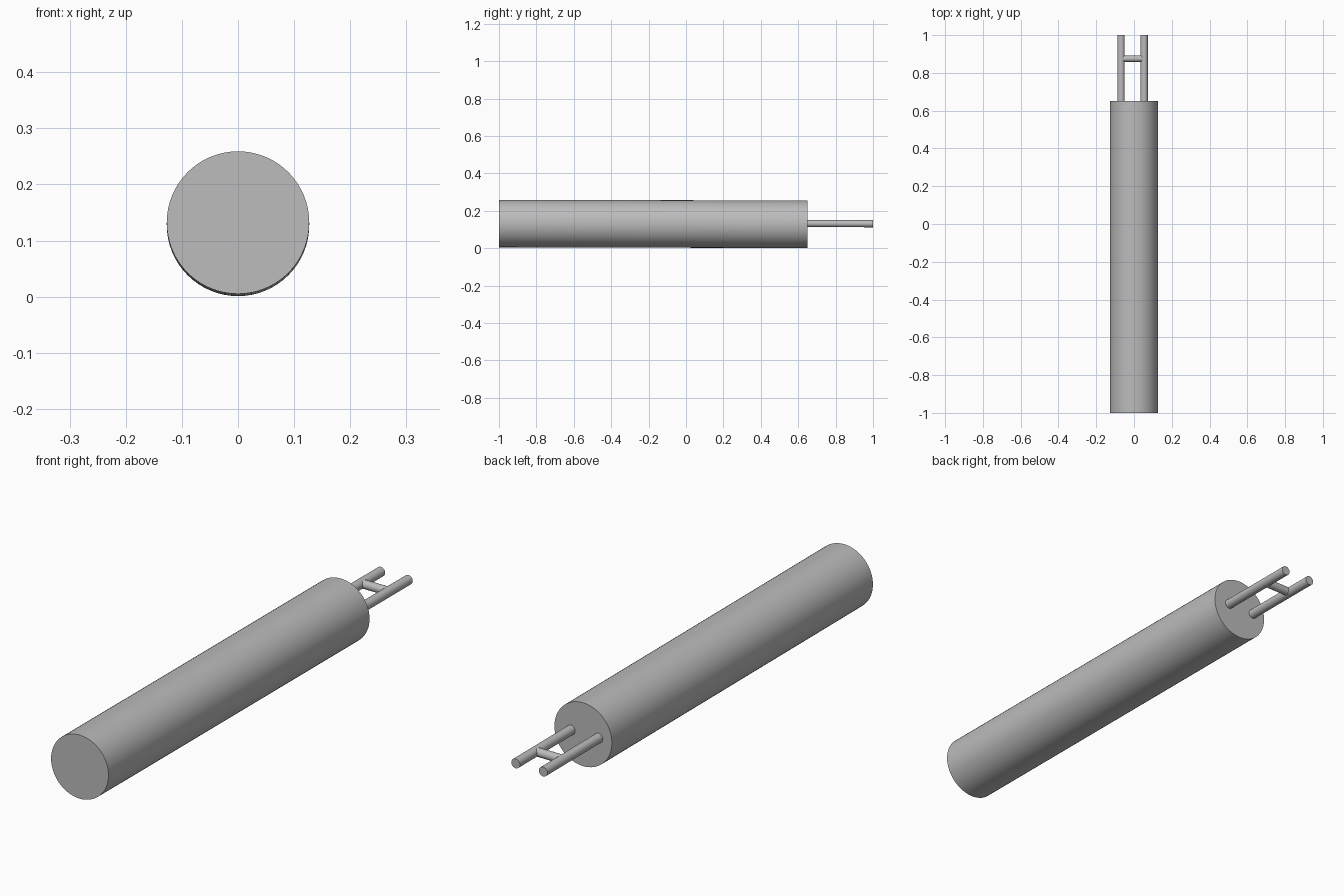
import bpy
from math import radians
from mathutils import Vector

cube = bpy.data.objects.get("Cube")
if cube:
    bpy.data.objects.remove(cube, do_unlink=True)

grey = bpy.data.materials.new("plain_grey")
grey.use_nodes = True
colour = (0.5, 0.5, 0.5, 1)
grey.diffuse_color = colour
grey.node_tree.nodes["Principled BSDF"].inputs["Base Color"].default_value = colour


def rod(name, start, end, radius, sides):
    """Closed cylinder running between two points."""
    start, end = Vector(start), Vector(end)
    axis = end - start
    bpy.ops.mesh.primitive_cylinder_add(
        vertices=sides, radius=radius, depth=axis.length,
        location=(start + end) / 2,
        rotation=axis.to_track_quat("Z", "Y").to_euler())
    obj = bpy.context.object
    obj.name = name
    obj.data.materials.append(grey)
    bpy.ops.object.shade_smooth_by_angle(angle=radians(35))
    return obj


# Main barrel, dipping very slightly towards the back
rod("barrel", (0, -1, 0.132), (0, 0.65, 0.128), 0.127, 64)

# Two prongs out of the back end
prongs = {"left": 0.054, "right": -0.068}
for side, x in prongs.items():
    rod(side + "_prong", (x, 0.62, 0.132), (x, 1, 0.131), 0.019, 32)

# Bar joining the prongs
rod("cross_bar", (prongs["right"], 0.875, 0.132),
    (prongs["left"], 0.875, 0.132), 0.017, 32)
